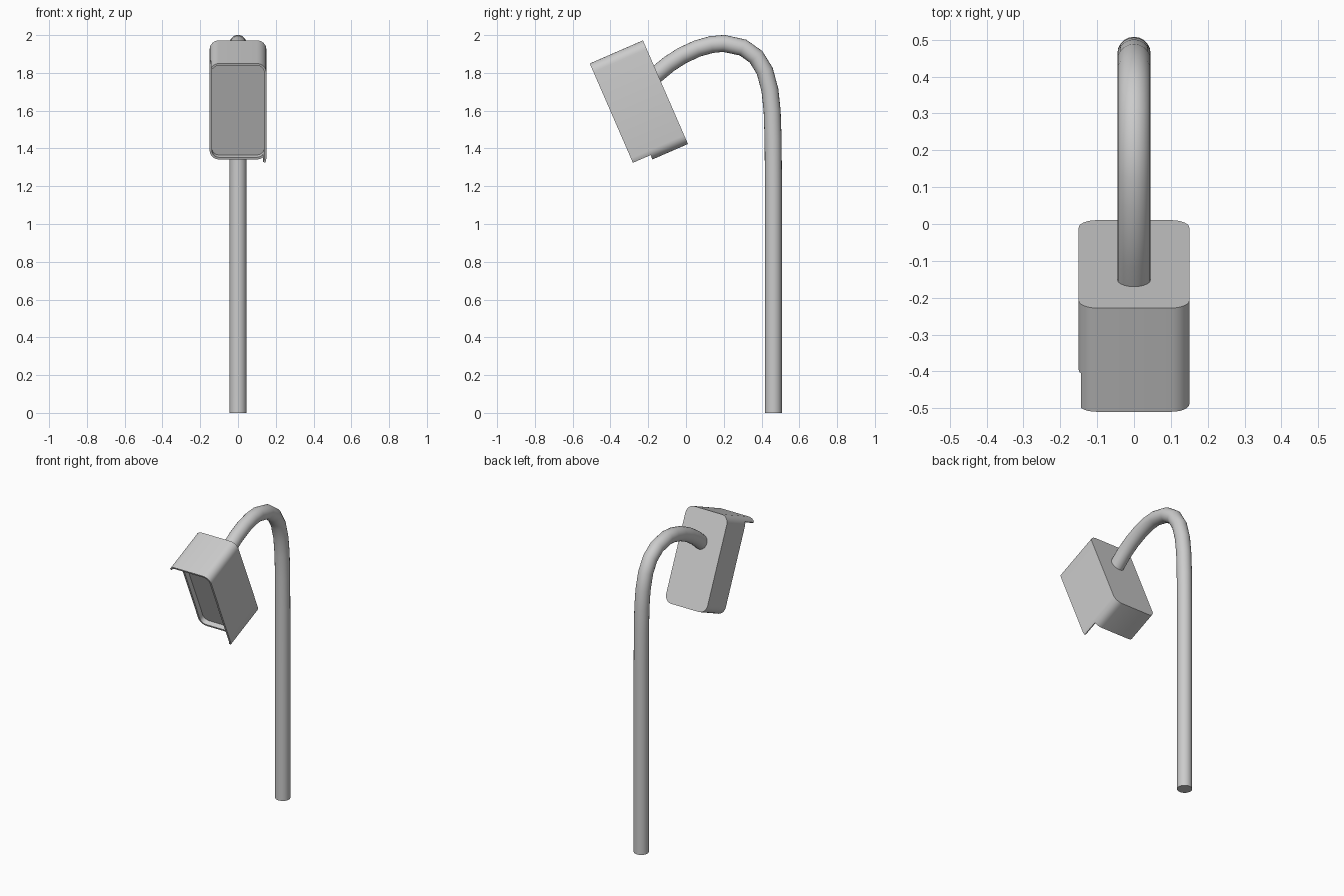
import bpy, bmesh, math
from mathutils import Vector

if "Cube" in bpy.data.objects:
    bpy.data.objects.remove(bpy.data.objects["Cube"])

TILT = math.radians(23.5)
ORIGIN = Vector((0, -0.228, 1.972))                       # top back edge of the head
DOWN = Vector((0, math.sin(TILT), -math.cos(TILT)))       # along the head
FRONT = Vector((0, -math.cos(TILT), -math.sin(TILT)))     # out of the opening
HALF_W, LENGTH, RADIUS, WALL = 0.15, 0.598, 0.05, 0.012
BODY_DEPTH, HOOD_DEPTH, LENS_DEPTH = 0.205, 0.307, 0.172


def outline(inset):
    """Rounded rectangle, clockwise from the left end of the top left corner."""
    r = RADIUS - inset
    pts = []
    for cx, cl, start in ((-1, 0, 180), (1, 0, 90), (1, 1, 0), (-1, 1, -90)):
        for i in range(7):
            a = math.radians(start - 15 * i)
            pts.append((cx * (HALF_W - RADIUS) + r * math.cos(a),
                        (LENGTH - RADIUS if cl else RADIUS) - r * math.sin(a)))
    return pts


def ring(bm, pts, depth):
    return [bm.verts.new(ORIGIN + Vector((x, 0, 0)) + DOWN * l + FRONT * depth) for x, l in pts]


def loft(bm, rings):
    """Bridge consecutive rings and cap both ends."""
    for a, b in zip(rings, rings[1:]):
        for i in range(len(a)):
            j = (i + 1) % len(a)
            bm.faces.new((a[i], a[j], b[j], b[i]))
    bm.faces.new(rings[0])
    bm.faces.new(rings[-1])


def smooth(obj):
    bpy.ops.object.select_all(action='DESELECT')
    bpy.context.view_layer.objects.active = obj
    obj.select_set(True)
    bpy.ops.object.shade_smooth_by_angle(angle=math.radians(35))


def finish(bm, name):
    bmesh.ops.recalc_face_normals(bm, faces=bm.faces)
    mesh = bpy.data.meshes.new(name)
    bm.to_mesh(mesh)
    bm.free()
    obj = bpy.data.objects.new(name, mesh)
    bpy.context.collection.objects.link(obj)
    smooth(obj)
    return obj


outer, inner = outline(0), outline(WALL)

# Lamp head: rounded box with a shallow recess in front
bm = bmesh.new()
loft(bm, [ring(bm, outer, 0), ring(bm, outer, BODY_DEPTH),
          ring(bm, inner, BODY_DEPTH), ring(bm, inner, LENS_DEPTH)])
finish(bm, "lamp_head")

# Hood: thin lip over the top and one side, ending part way round the corners
bm = bmesh.new()
strip = outer[2:17] + inner[2:17][::-1]
loft(bm, [ring(bm, strip, BODY_DEPTH), ring(bm, strip, HOOD_DEPTH)])
finish(bm, "hood")

# Pole: upright tube bending over into the back of the head
path = [(0.463, 0), (0.463, 1.2), (0.461, 1.45), (0.456, 1.6), (0.444, 1.71), (0.417, 1.81),
        (0.371, 1.885), (0.302, 1.934), (0.2, 1.956), (0.135, 1.95), (0.06, 1.929),
        (-0.02, 1.892), (-0.09, 1.847), (-0.18, 1.772)]
SIDES, POLE_R = 20, 0.045
bm = bmesh.new()
points = [Vector((0, y, z)) for y, z in path]
rings = []
for i, p in enumerate(points):
    if i == 0:
        t = Vector((0, 0, 1))
    else:
        t = (points[min(i + 1, len(points) - 1)] - points[i - 1]).normalized()
    side = Vector((1, 0, 0))
    up = t.cross(side)
    rings.append([bm.verts.new(p + POLE_R * (math.cos(a) * side + math.sin(a) * up))
                  for a in (2 * math.pi * k / SIDES for k in range(SIDES))])
loft(bm, rings)
finish(bm, "pole")
